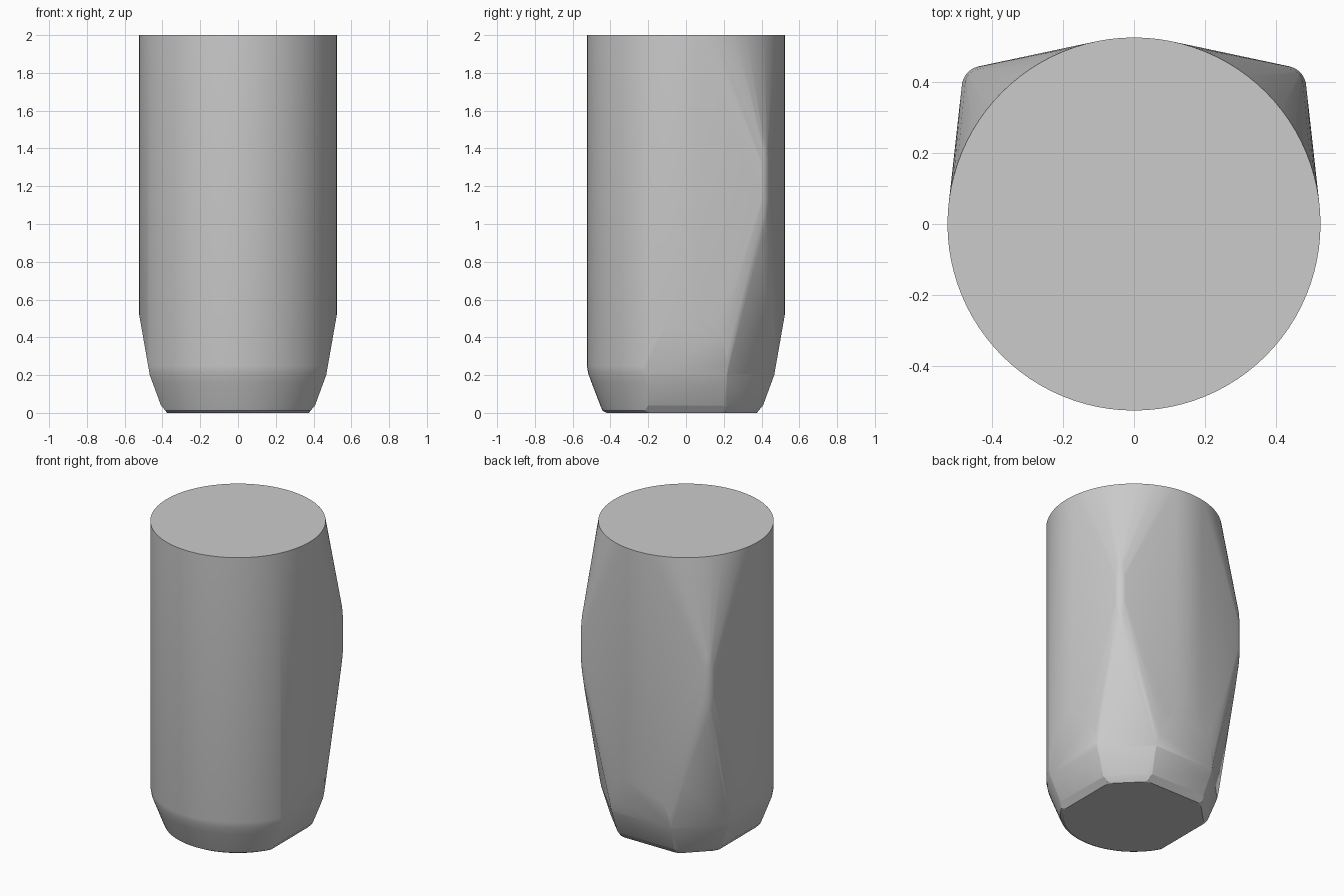
import bpy, bmesh, math
from mathutils import Vector

if "Cube" in bpy.data.objects:
    bpy.data.objects.remove(bpy.data.objects["Cube"])

R = 0.525


def hull(points):
    bm = bmesh.new()
    for p in points:
        bm.verts.new(p)
    bmesh.ops.remove_doubles(bm, verts=bm.verts, dist=0.0005)
    res = bmesh.ops.convex_hull(bm, input=bm.verts)
    junk = {g for g in res["geom_interior"] + res["geom_unused"] if isinstance(g, bmesh.types.BMVert)}
    bmesh.ops.delete(bm, geom=list(junk), context='VERTS')
    return bm


def cut(bm, direction, d1, z1, d0, z0):
    """Slice off everything outside the slope from distance d1 at z1 down to d0 at z0."""
    n = Vector(direction).normalized()
    normal = n * (z1 - z0) - Vector((0, 0, d1 - d0))
    bmesh.ops.bisect_plane(bm, geom=bm.verts[:] + bm.edges[:] + bm.faces[:], dist=1e-5,
                           plane_co=n * d1 + Vector((0, 0, z1)), plane_no=normal.normalized(),
                           clear_outer=True)
    pts = [v.co.copy() for v in bm.verts]
    bm.free()
    return hull(pts)


# Round body with a softened foot
points = []
for r, z in [(R, 2), (R, 0.25), (0.518, 0.21), (0.5, 0.16), (0.452, 0.035), (0.442, 0.012), (0.42, 0)]:
    for i in range(96):
        a = math.tau * i / 96
        points.append((r * math.cos(a), r * math.sin(a), z))

# Two rounded shoulders swelling out at the back corners
for s in (-1, 1):
    for k, z in ((0.054, 1.04), (0.06, 1.12), (0.06, 1.32), (0.054, 1.4)):
        for i in range(9):
            a = math.pi / 2 * i / 8
            points.append((s * (0.425 + k * math.cos(a)), 0.385 + k * math.sin(a), z))
body = hull(points)

# Flat facets on the sides and back, chamfers down the back corners
for d in ((1, 0, 0), (-1, 0, 0), (0, 1, 0)):
    for c in ((R, 0.53, 0.467, 0.2), (0.467, 0.2, 0.408, 0.04), (0.408, 0.04, 0.375, 0)):
        body = cut(body, d, *c)
for s in (-1, 1):
    for c in ((0.629, 1.03, 0.484, 0.2), (0.484, 0.2, 0.438, 0.04), (0.438, 0.04, 0.41, 0)):
        body = cut(body, (s, 1, 0), *c)

bmesh.ops.dissolve_limit(body, angle_limit=math.radians(0.4), verts=body.verts, edges=body.edges)
bmesh.ops.recalc_face_normals(body, faces=body.faces)
mesh = bpy.data.meshes.new("faceted_body")
body.to_mesh(mesh)
body.free()
obj = bpy.data.objects.new("faceted_body", mesh)
bpy.context.collection.objects.link(obj)

mat = bpy.data.materials.new("plain grey")
mat.diffuse_color = (0.6, 0.6, 0.6, 1)
mat.use_nodes = True
mat.node_tree.nodes["Principled BSDF"].inputs["Base Color"].default_value = mat.diffuse_color
mesh.materials.append(mat)

bpy.context.view_layer.objects.active = obj
obj.select_set(True)
bpy.ops.object.shade_smooth_by_angle(angle=math.radians(25))
